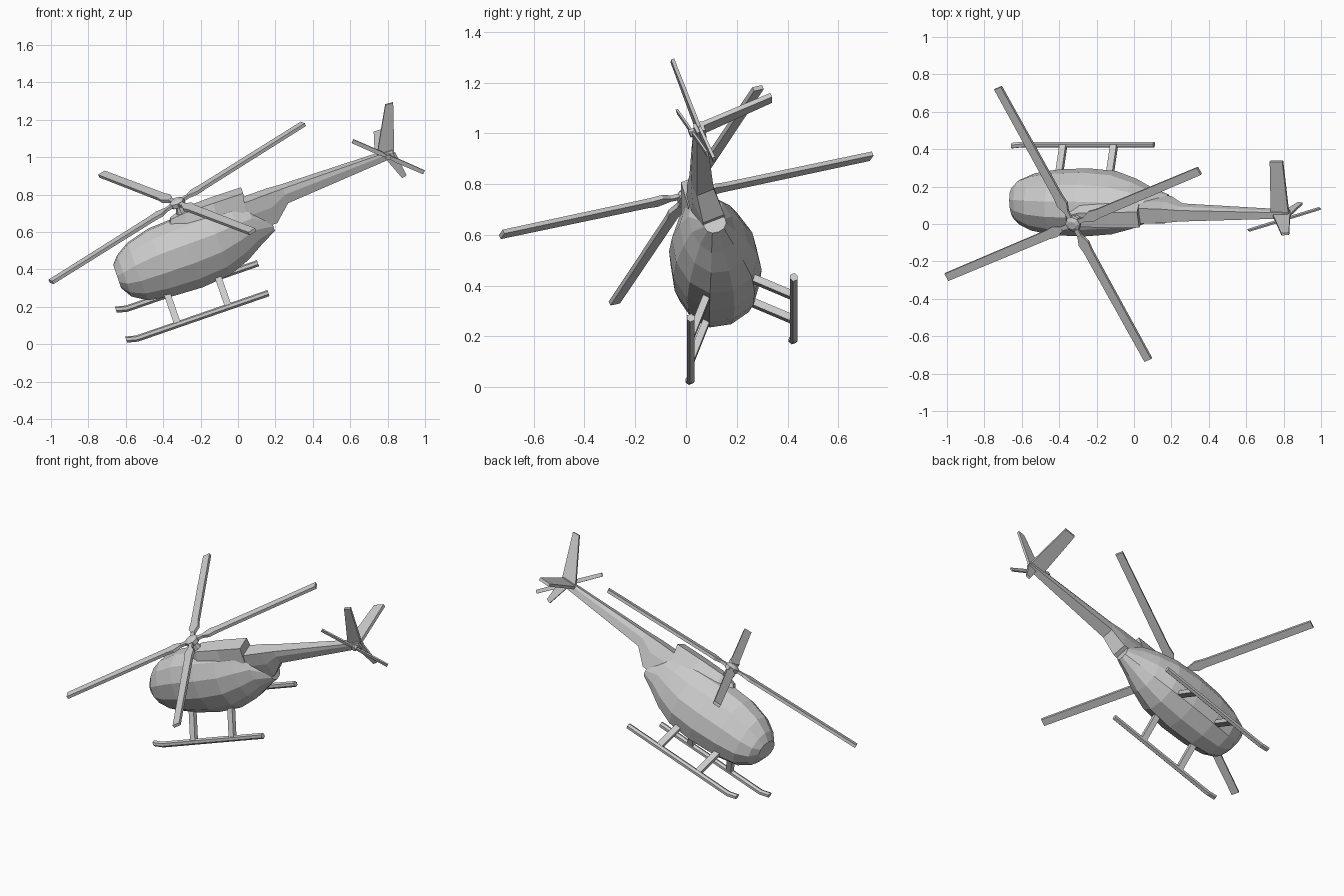
import bpy, bmesh, math
from mathutils import Matrix, Vector

if "Cube" in bpy.data.objects:
    bpy.data.objects.remove(bpy.data.objects["Cube"])

# Built level (nose -x, tail +x, z up), then pitched nose down and rolled
PITCH, ROLL, SIDE = math.radians(19.1), math.radians(22.6), 0.316
ax = Vector((math.cos(PITCH), 0, math.sin(PITCH)))
lat = Vector((0, 1, 0)) * math.cos(ROLL) + Vector((-ax.z, 0, ax.x)) * math.sin(ROLL)
up = ax.cross(lat)
POSE = Matrix.Translation(lat * SIDE) @ Matrix((ax, lat, up)).transposed().to_4x4()


def loft(name, rings, local=Matrix()):
    """Skin equal-length rings of points and cap both ends."""
    bm = bmesh.new()
    vs = [[bm.verts.new(local @ Vector(p)) for p in r] for r in rings]
    n = len(vs[0])
    for a, b in zip(vs, vs[1:]):
        for i in range(n):
            bm.faces.new((a[i], a[(i + 1) % n], b[(i + 1) % n], b[i]))
    bm.faces.new(vs[0])
    bm.faces.new(vs[-1][::-1])
    bmesh.ops.recalc_face_normals(bm, faces=bm.faces)
    me = bpy.data.meshes.new(name)
    bm.to_mesh(me)
    bm.free()
    ob = bpy.data.objects.new(name, me)
    ob.matrix_world = POSE
    bpy.context.collection.objects.link(ob)
    return ob


def slab(name, outline, thick, local=Matrix()):
    """Flat outline given thickness along the vector thick."""
    t = Vector(thick) / 2
    return loft(name, [[Vector(p) - t for p in outline], [Vector(p) + t for p in outline]], local)


def disc(r, z, n=8):
    return [(r * math.cos(math.tau * i / n), r * math.sin(math.tau * i / n), z) for i in range(n)]


# Cabin: egg-shaped twelve-sided sections (x, bottom, top, half width)
half = [(0, 0), (.55, .06), (.9, .25), (1, .5), (.85, .76), (.47, .94), (0, 1)]
shape = half + [(-w, h) for w, h in half[-2:0:-1]]
stations = [(-.492, .41, .53, .085), (-.455, .345, .575, .122), (-.38, .295, .625, .15),
            (-.25, .27, .662, .17), (-.08, .262, .672, .176), (.08, .275, .665, .162),
            (.2, .318, .65, .125), (.29, .37, .62, .085)]
loft("cabin", [[(x, s * w, b + h * (t - b)) for s, h in shape] for x, b, t, w in stations]
     + [[(.385, s * .045, .425 + h * .08) for s, h in shape]])

# Tail boom, deep at the root
loft("tail_boom", [[(x, -w * .9, b), (x, w * .9, b), (x, w, (b + t) / 2 + .01), (x, w * .8, t),
                    (x, -w * .8, t), (x, -w, (b + t) / 2 + .01)]
                   for x, b, t, w in [(.15, .48, .645, .06), (.41, .475, .65, .05),
                                      (.5, .56, .648, .04), (1.12, .603, .643, .02)]])

# Engine fairing behind the mast
loft("engine_fairing", [[(x, -wb, .60), (x, wb, .60), (x + s, wt, t), (x + s, -wt, t)]
                        for x, s, wb, wt, t in [(-.17, .05, .03, .015, .685), (-.06, .02, .085, .04, .703),
                                                (.12, 0, .085, .045, .705), (.27, .02, .055, .045, .703)]])

# Main rotor, shaft tilted slightly forward
rotor = Matrix.Translation((-.06, 0, .757)) @ Matrix.Rotation(-.072, 4, 'Y')
loft("rotor_mast", [disc(.035, -.09), disc(.02, -.03), disc(.02, 0)], rotor)
loft("rotor_hub", [disc(.042, -.015), disc(.042, .01), disc(.022, .022)], rotor)
for i in range(4):
    spin = rotor @ Matrix.Rotation(math.radians(23 + 90 * i), 4, 'Z')
    slab(f"rotor_grip_{i + 1}", [(.02, -.014, 0), (.1, -.011, 0), (.1, .011, 0), (.02, .014, 0)],
         (0, 0, .016), spin)
    slab(f"rotor_blade_{i + 1}", [(.075, -.012, 0), (.12, -.031, 0), (.17, -.025, 0), (.845, -.022, 0),
                                  (.845, .022, 0), (.17, .025, 0), (.12, .031, 0), (.075, .012, 0)],
         (0, 0, .018), spin)

# Tail surfaces
slab("upper_fin", [(1.03, 0, .635), (1.125, 0, .625), (1.206, 0, .897), (1.163, 0, .9)], (0, .014, 0))
slab("lower_fin", [(1.065, 0, .62), (1.13, 0, .62), (1.147, 0, .475), (1.12, 0, .468)], (0, .012, 0))
slab("stabilizer", [(1.02, 0, .63), (1.12, 0, .63), (1.128, .312, .635), (1.057, .312, .635)], (0, 0, .018))

# Tail rotor on the left side of the boom
tail = Matrix.Translation((1.087, -.03, .622)) @ Matrix.Rotation(math.pi / 2, 4, 'X')
loft("tail_rotor_hub", [disc(.016, -.03, 6), disc(.016, .012, 6)], tail)
for i in range(2):
    spin = tail @ Matrix.Rotation(math.radians(-45 + 180 * i), 4, 'Z')
    slab(f"tail_rotor_blade_{i + 1}", [(.01, -.007, 0), (.05, -.012, 0), (.216, -.011, 0),
                                       (.216, .011, 0), (.05, .012, 0), (.01, .007, 0)],
         (0, 0, .009), spin)

# Landing gear, mirrored left and right
for side, s in (("left", -1), ("right", 1)):
    loft(f"{side}_skid", [[(x, s * .22 + dy, z + dz) for dy, dz in
                           [(-.009, -.015), (.009, -.015), (.016, 0), (.009, .015), (-.009, .015), (-.016, 0)]]
                          for x, z in [(-.557, .197), (-.5, .182), (.243, .182)]])
    for end, x in (("front", -.27), ("rear", .017)):
        loft(f"{side}_{end}_strut", [[(x + dx, s * (y + dy), z + dy) for dx, dy in
                                      [(-.018, -.01), (.018, -.01), (.018, .01), (-.018, .01)]]
                                     for y, z in [(.22, .182), (.085, .325)]])
